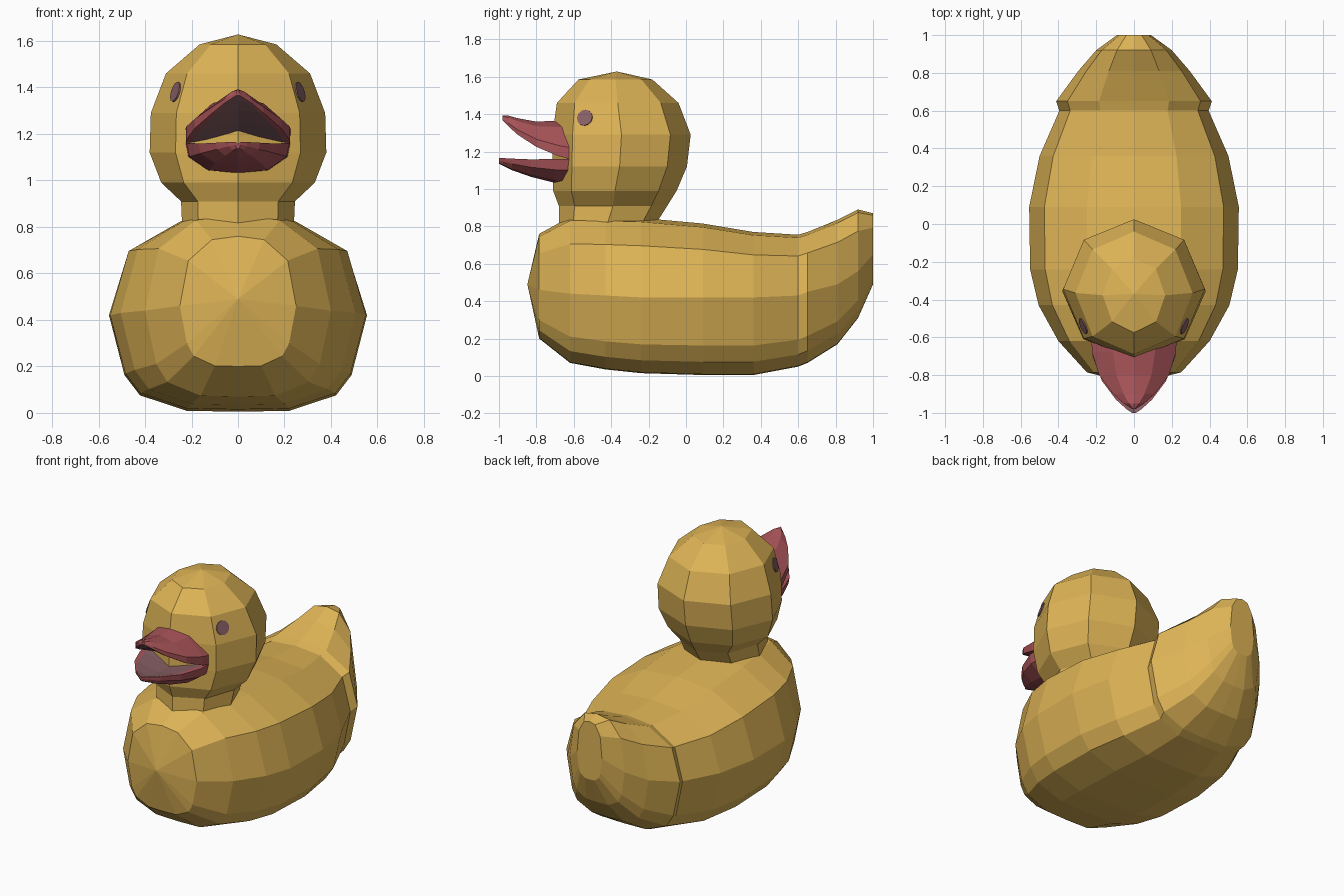
import bpy, bmesh, math
from mathutils import Vector
from mathutils.bvhtree import BVHTree

if "Cube" in bpy.data.objects:
    bpy.data.objects.remove(bpy.data.objects["Cube"])


def material(name, rgb):
    m = bpy.data.materials.new(name)
    m.diffuse_color = (*rgb, 1)
    m.use_nodes = True
    m.node_tree.nodes["Principled BSDF"].inputs["Base Color"].default_value = m.diffuse_color
    return m


YELLOW = material("warm yellow", (0.73, 0.456, 0.093))
RED = material("bill red", (0.40, 0.09, 0.10))
MAUVE = material("dull mauve", (0.25, 0.12, 0.135))


def finish(name, bm, mats):
    bmesh.ops.remove_doubles(bm, verts=bm.verts, dist=1e-4)
    bmesh.ops.recalc_face_normals(bm, faces=bm.faces)
    me = bpy.data.meshes.new(name)
    bm.to_mesh(me)
    bm.free()
    for m in mats:
        me.materials.append(m)
    ob = bpy.data.objects.new(name, me)
    bpy.context.collection.objects.link(ob)
    return ob


def loft(name, rings, mats, inner=()):
    """Skin closed rings of points; strips listed in inner get the second material."""
    bm = bmesh.new()
    rows = [[bm.verts.new(p) for p in r] for r in rings]
    n = len(rows[0])
    for a, b in zip(rows, rows[1:]):
        for j in range(n):
            k = (j + 1) % n
            f = bm.faces.new((a[j], a[k], b[k], b[j]))
            f.material_index = 1 if j in inner else 0
    bm.faces.new(rows[0])
    bm.faces.new(rows[-1])
    return finish(name, bm, mats)


def section(y, half):
    """Mirror a half profile (starting and ending on x = 0) into a full ring."""
    full = half + [(-x, z) for x, z in reversed(half[1:-1])]
    return [Vector((x, y, z)) for x, z in full]


# Body with raised tail: y, half width, bottom, widest height, top
body = []
for y, w, zb, zm, zt in [
    (-0.848, 0.00, 0.49, 0.49, 0.49), (-0.785, 0.25, 0.20, 0.46, 0.76),
    (-0.62, 0.40, 0.07, 0.44, 0.85), (-0.43, 0.505, 0.035, 0.43, 0.85),
    (-0.24, 0.55, 0.015, 0.42, 0.845), (0.09, 0.555, 0.005, 0.42, 0.815),
    (0.36, 0.50, 0.005, 0.42, 0.77), (0.60, 0.395, 0.05, 0.43, 0.755),
    (0.65, 0.412, 0.07, 0.45, 0.77), (0.81, 0.295, 0.17, 0.49, 0.835),
    (0.92, 0.20, 0.31, 0.56, 0.89), (1.0, 0.09, 0.49, 0.65, 0.87),
]:
    lo, hi = zm - zb, zt - zm
    body.append(section(y, [
        (0, zb), (0.4 * w, zb + 0.01 * lo), (0.76 * w, zb + 0.17 * lo),
        (0.88 * w, zb + 0.38 * lo), (w, zm), (0.855 * w, zm + 0.65 * hi),
        (0.45 * w, zm + 0.95 * hi), (0, zt)]))
loft("body", body, [YELLOW])

# Eight-sided head and neck: height, half width, front y, back y
head_rings = []
for z, r, yf, yb in [
    (0.80, 0.24, -0.68, -0.17), (0.91, 0.245, -0.68, -0.10),
    (0.99, 0.33, -0.71, -0.05), (1.12, 0.38, -0.715, 0.005),
    (1.29, 0.375, -0.715, 0.025), (1.46, 0.31, -0.69, -0.04),
    (1.585, 0.165, -0.575, -0.18), (1.628, 0.0, -0.37, -0.37),
]:
    yc, ry = (yf + yb) / 2, (yb - yf) / 2
    head_rings.append([
        Vector((r * math.cos(a), yc + ry * math.sin(a), z))
        for a in (math.tau * i / 8 for i in range(8))])
head = loft("head", head_rings, [YELLOW])

# Upper bill: y, half width, top, edge height, roof of mouth
upper = []
for y, w, zt, ze, zu in [
    (-0.62, 0.225, 1.365, 1.16, 1.18), (-0.68, 0.222, 1.365, 1.175, 1.20),
    (-0.80, 0.185, 1.36, 1.225, 1.25), (-0.90, 0.11, 1.378, 1.29, 1.305),
    (-0.95, 0.055, 1.392, 1.335, 1.34), (-0.98, 0.008, 1.393, 1.365, 1.365),
]:
    h = zt - ze
    upper.append(section(y, [
        (0, zt), (0.5 * w, zt - 0.18 * h), (w, ze + 0.3 * h),
        (w, ze), (0.86 * w, ze), (0, zu)]))
loft("upper_bill", upper, [RED, MAUVE], inner=(4, 5))

# Lower bill: y, half width, rim height, bottom
lower = []
for y, w, zt, zb in [
    (-0.62, 0.225, 1.16, 1.03), (-0.70, 0.22, 1.16, 1.032),
    (-0.83, 0.17, 1.158, 1.065), (-0.93, 0.095, 1.162, 1.10),
    (-0.98, 0.04, 1.165, 1.125), (-1.0, 0.01, 1.165, 1.135),
]:
    h = zt - zb
    lower.append(section(y, [
        (0, zb), (0.58 * w, zb + 0.1 * h), (0.95 * w, zb + 0.55 * h),
        (w, zt), (0.86 * w, zt), (0, zt - 0.3 * h)]))
loft("lower_bill", lower, [RED, MAUVE], inner=(4, 5))

# Eyes: thin round plates laid on the head surface
bm = bmesh.new()
bm.from_mesh(head.data)
tree = BVHTree.FromBMesh(bm)
bm.free()
for side, name in ((1, "right_eye"), (-1, "left_eye")):
    hit, normal, _, _ = tree.ray_cast(Vector((side, -0.54, 1.38)), Vector((-side, 0, 0)))
    bm = bmesh.new()
    bmesh.ops.create_cone(bm, cap_ends=True, segments=12, radius1=0.044,
                          radius2=0.044, depth=0.009)
    eye = finish(name, bm, [MAUVE])
    eye.rotation_euler = normal.to_track_quat('Z', 'Y').to_euler()
    eye.location = hit + normal * 0.002
